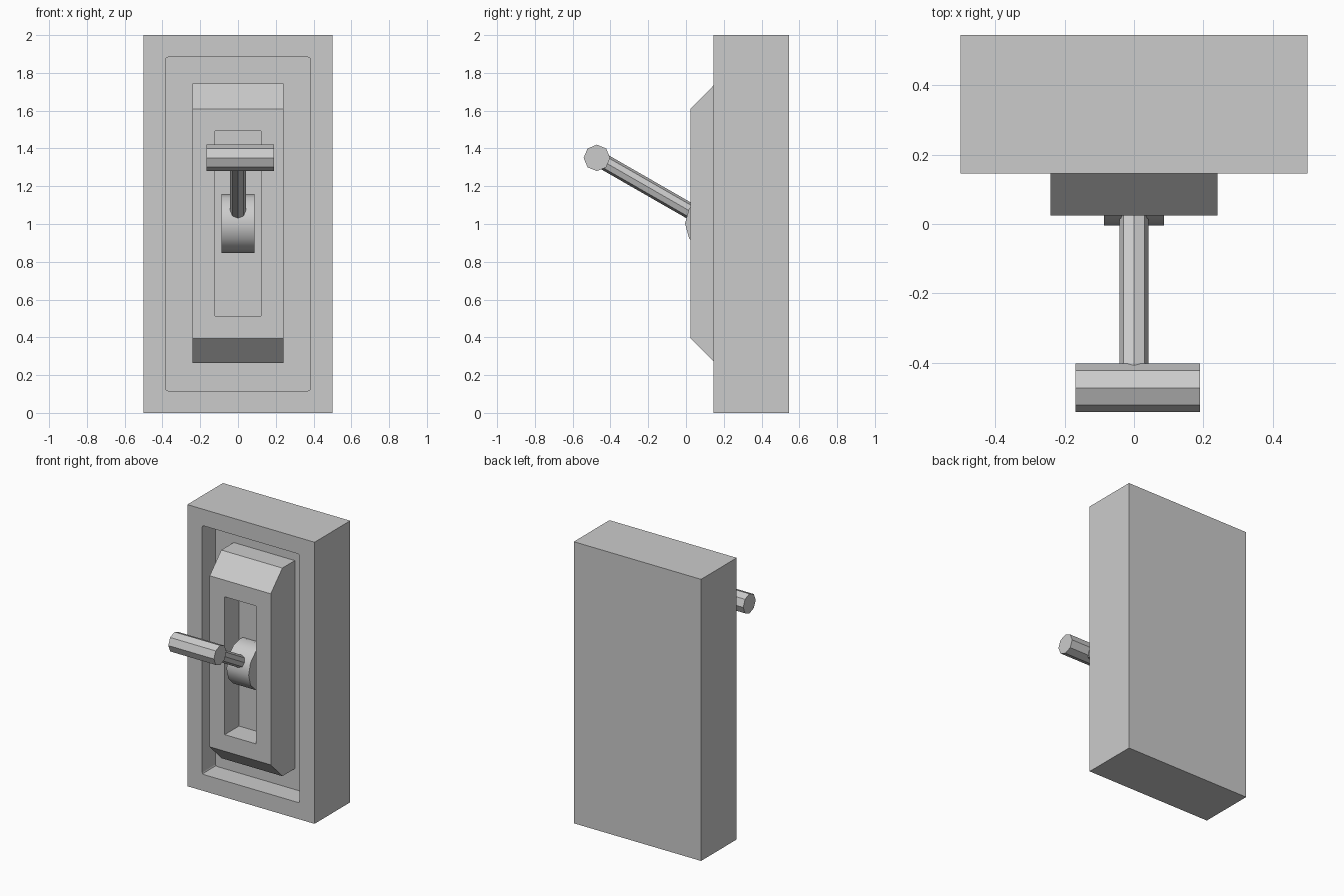
import bpy, bmesh
from math import sin, cos, tau, hypot, atan2
from mathutils import Matrix, Vector

if "Cube" in bpy.data.objects:
    bpy.data.objects.remove(bpy.data.objects["Cube"])


def finish(name, bm):
    bmesh.ops.recalc_face_normals(bm, faces=bm.faces[:])
    me = bpy.data.meshes.new(name)
    bm.to_mesh(me)
    bm.free()
    ob = bpy.data.objects.new(name, me)
    bpy.context.collection.objects.link(ob)
    return ob


def prism(profile, x0, x1):
    """Extrude a (y, z) outline along x."""
    bm = bmesh.new()
    face = bm.faces.new([bm.verts.new((x0, y, z)) for y, z in profile])
    ext = bmesh.ops.extrude_face_region(bm, geom=[face])["geom"]
    moved = [v for v in ext if isinstance(v, bmesh.types.BMVert)]
    bmesh.ops.translate(bm, verts=moved, vec=(x1 - x0, 0, 0))
    bmesh.ops.recalc_face_normals(bm, faces=bm.faces[:])
    return bm


def ngon(cy, cz, r, n):
    return [(cy + r * cos(tau * i / n), cz + r * sin(tau * i / n)) for i in range(n)]


def sink_front(bm, margin, depth, corner=0):
    """Inset the front (-y) face and push it inwards."""
    front = min(bm.faces, key=lambda f: f.calc_center_median().y)
    bmesh.ops.inset_region(bm, faces=[front], thickness=margin, use_even_offset=True)
    ext = bmesh.ops.extrude_face_region(bm, geom=[front])["geom"]
    if front.is_valid:
        bmesh.ops.delete(bm, geom=[front], context='FACES_ONLY')
    floor = [v for v in ext if isinstance(v, bmesh.types.BMVert)]
    bmesh.ops.translate(bm, verts=floor, vec=(0, depth, 0))
    if corner:
        edges = [e for v in floor for e in v.link_edges
                 if e.other_vert(v) not in floor]
        bmesh.ops.bevel(bm, geom=edges, offset=corner, segments=2,
                        profile=0.5, affect='EDGES')


# Wall box with a recessed front
bm = prism([(0.145, 0), (0.545, 0), (0.545, 2), (0.145, 2)], -0.5, 0.5)
sink_front(bm, 0.117, 0.15, 0.012)
finish("wall_box", bm)

# Chamfered housing with the lever slot
bm = prism([(0.30, 0.265), (0.155, 0.265), (0.025, 0.395),
            (0.025, 1.61), (0.155, 1.743), (0.30, 1.743)], -0.24, 0.24)
sink_front(bm, 0.118, 0.16)
finish("switch_housing", bm)

# Round pivot inside the slot, smooth around its rim
hub = finish("pivot_hub", prism(ngon(0.152, 1.003, 0.157, 12), -0.087, 0.087))
bpy.context.view_layer.objects.active = hub
hub.select_set(True)
bpy.ops.object.shade_smooth_by_angle(angle=0.6)

# Tilted lever rod from the pivot to the handle
a, b = Vector((0, 0.14, 1.0)), Vector((0, -0.47, 1.35))
d = b - a
bm = bmesh.new()
bmesh.ops.create_cone(bm, cap_ends=True, segments=8, radius1=0.042, radius2=0.042,
                      depth=hypot(d.y, d.z),
                      matrix=Matrix.Translation((a + b) / 2)
                      @ Matrix.Rotation(atan2(-d.y, d.z), 4, 'X'))
finish("lever_rod", bm)

# Octagonal cross handle
finish("lever_handle", prism(ngon(-0.472, 1.35, 0.07, 8), -0.168, 0.19))
